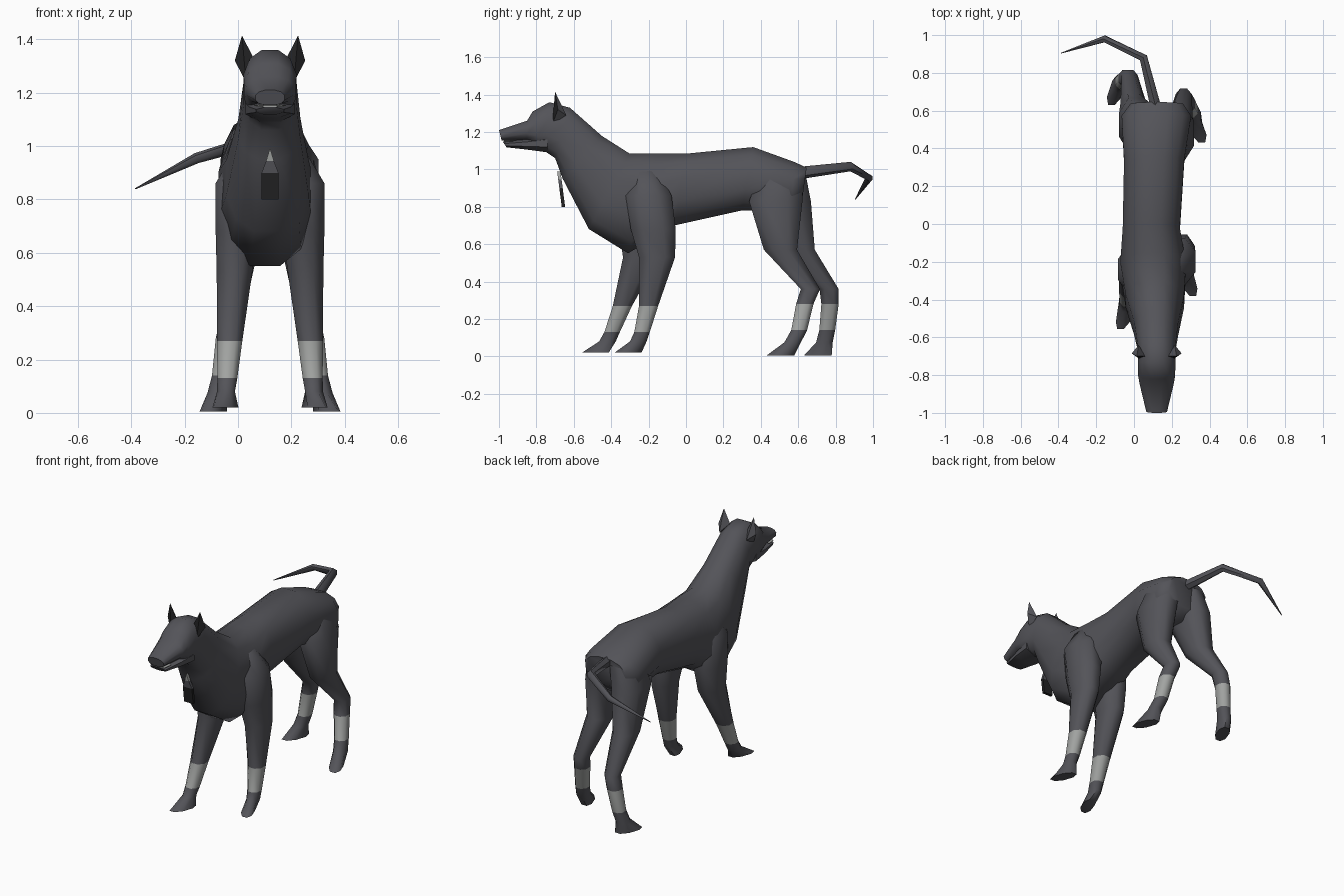
import bpy, bmesh, math
from mathutils import Vector as V

MIDDLE = .12  # centre line of head and rump

cube = bpy.data.objects.get("Cube")
if cube:
    bpy.data.objects.remove(cube, do_unlink=True)


def material(name, rgb):
    m = bpy.data.materials.new(name)
    m.use_nodes = True
    m.diffuse_color = (*rgb, 1)
    bsdf = next(n for n in m.node_tree.nodes if n.type == 'BSDF_PRINCIPLED')
    bsdf.inputs["Base Color"].default_value = (*rgb, 1)
    return m


COAT = material("charcoal coat", (.088, .088, .1))
BAND = material("pale grey band", (.36, .37, .36))
DARK = material("near black", (.016, .016, .017))


def finish(name, bm, mats, smooth=True):
    bmesh.ops.recalc_face_normals(bm, faces=bm.faces)
    me = bpy.data.meshes.new(name)
    bm.to_mesh(me)
    bm.free()
    for m in mats:
        me.materials.append(m)
    ob = bpy.data.objects.new(name, me)
    bpy.context.collection.objects.link(ob)
    bpy.ops.object.select_all(action='DESELECT')
    ob.select_set(True)
    bpy.context.view_layer.objects.active = ob
    if smooth:
        bpy.ops.object.shade_smooth_by_angle(angle=math.radians(60))


def loft(name, rings, sides=8, power=1.0, mats=(COAT,), banded=None):
    """Skin rings of (centre, half axis u, half axis v) and cap both ends."""
    bm = bmesh.new()
    loops = []
    # stretch so the polygon nearly reaches the full half axes
    k = math.cos(math.pi / sides) ** -.7
    for c, u, v in rings:
        loop = []
        for i in range(sides):
            a = math.tau * (i + .5) / sides
            cs, sn = math.cos(a), math.sin(a)
            cs = math.copysign(abs(cs) ** power, cs)
            sn = math.copysign(abs(sn) ** power, sn)
            loop.append(bm.verts.new(c + (u * cs + v * sn) * k))
        loops.append(loop)
    for s, (p, q) in enumerate(zip(loops, loops[1:])):
        for i in range(sides):
            j = (i + 1) % sides
            face = bm.faces.new((p[i], p[j], q[j], q[i]))
            face.material_index = int(s == banded)
    bm.faces.new(loops[0])
    bm.faces.new(loops[-1])
    finish(name, bm, mats)


def spine_rings(rows):
    """Rows of top y, top z, bottom y, bottom z, half width; waist bends."""
    rings = []
    for ty, tz, by, bz, w in rows:
        y = (ty + by) / 2
        x = MIDDLE - .03 * max(0, 1 - abs(y) / .6)
        rings.append((V((x, y, (tz + bz) / 2)), V((w, 0, 0)),
                      V((0, (ty - by) / 2, (tz - bz) / 2))))
    return rings


# Head, neck and trunk
loft("body", spine_rings([
    (-1, 1.21, -.985, 1.153, .055),
    (-.85, 1.26, -.85, 1.155, .09),
    (-.82, 1.31, -.78, 1.11, .098),
    (-.73, 1.36, -.745, 1.09, .1),
    (-.62, 1.33, -.7, 1.06, .1),
    (-.45, 1.18, -.66, .95, .117),
    (-.3, 1.085, -.52, .68, .155),
    (-.15, 1.085, -.31, .55, .175),
    (0, 1.085, -.06, .7, .152),
    (.36, 1.12, .3, .78, .16),
    (.58, 1.04, .56, .77, .185),
    (.645, 1.01, .62, .83, .14)]), sides=12, power=.85)

# Lower jaw and the thin row of front teeth on it
loft("lower_jaw", spine_rings([
    (-.978, 1.146, -.96, 1.118, .053),
    (-.85, 1.165, -.85, 1.105, .08),
    (-.74, 1.19, -.74, 1.09, .095)]))
loft("teeth", spine_rings([
    (-.976, 1.153, -.976, 1.147, .05),
    (-.92, 1.156, -.92, 1.15, .062)]), mats=(BAND,))


def leg_pair(name, shape, left_stride, right_stride):
    """Mirror x, z, half width, half depth rows; each side has its own y."""
    for label, side, stride in (("left_", 1, left_stride),
                                ("right_", -1, right_stride)):
        rings = [(V((MIDDLE + side * x, y, z)), V((w, 0, 0)), V((0, d, 0)))
                 for (x, z, w, d), y in zip(shape, stride)]
        # toes turn outward
        rings[-1][2].x = -side * .35 * rings[-1][2].y
        loft(label + name, rings, power=.9, mats=(COAT, BAND), banded=4)


# Legs, from shoulder or hip down to toe
leg_pair("front_leg", [
    (.03, 1.02, .08, .06), (.106, .86, .1, .125),
    (.125, .68, .08, .122), (.133, .53, .068, .098),
    (.151, .27, .048, .052), (.16, .13, .038, .042),
    (.165, .08, .034, .045), (.167, .02, .038, .073)],
    (-.22, -.2, -.175, -.155, -.2, -.235, -.255, -.31),
    (-.24, -.24, -.24, -.24, -.34, -.395, -.42, -.485))
leg_pair("hind_leg", [
    (.07, .98, .085, .115), (.108, .83, .092, .145),
    (.123, .57, .07, .09), (.143, .36, .043, .052),
    (.161, .28, .043, .047), (.18, .14, .038, .043),
    (.197, .075, .038, .045), (.213, .005, .04, .075)],
    (.51, .48, .505, .665, .635, .605, .57, .505),
    (.525, .525, .6, .765, .77, .755, .74, .705))

# Tail, a tapering kinked tube
path = [V(p) for p in ((.12, .6, .98), (.05, .88, 1.015),
                       (-.155, .98, .955), (-.385, .905, .84))]
rings = []
for i, (p, r) in enumerate(zip(path, (.03, .023, .018, .002))):
    t = path[min(i + 1, 3)] - path[max(i - 1, 0)]
    across = t.cross(V((0, 0, 1))).normalized()
    rings.append((p, across * r, across.cross(t).normalized() * r))
loft("tail", rings, sides=6)

# Ears, mirrored about the head, with dark fronts
for name, s in (("left_ear", 1), ("right_ear", -1)):
    bm = bmesh.new()
    inner, low, outer, back, tip = [
        bm.verts.new((MIDDLE + s * x, y, z)) for x, y, z in (
            (.062, -.7, 1.33), (.09, -.715, 1.24), (.132, -.685, 1.32),
            (.095, -.64, 1.29), (.105, -.7, 1.415))]
    for tri in ((inner, low, tip), (low, outer, tip)):
        bm.faces.new(tri).material_index = 1
    for tri in ((outer, back, tip), (back, inner, tip),
                (low, inner, back), (outer, low, back)):
        bm.faces.new(tri)
    finish(name, bm, (COAT, DARK), smooth=False)


def plate(name, low, high, low_half, high_half, mat):
    """Thin tapered slab hanging in front of the chest."""
    rings = [(V((MIDDLE, -.68 + (.99 - z) * .13, z)),
              V((half, 0, 0)), V((0, .01, 0)))
             for z, half in ((low, low_half), (high, high_half))]
    loft(name, rings, sides=4, mats=(mat,))


# Hanging chest tag: dark plate, tapered hanger and pale tip
plate("tag", .8, .9, .035, .035, DARK)
plate("tag_hanger", .9, .945, .035, .016, COAT)
plate("tag_tip", .945, .99, .016, .001, BAND)
